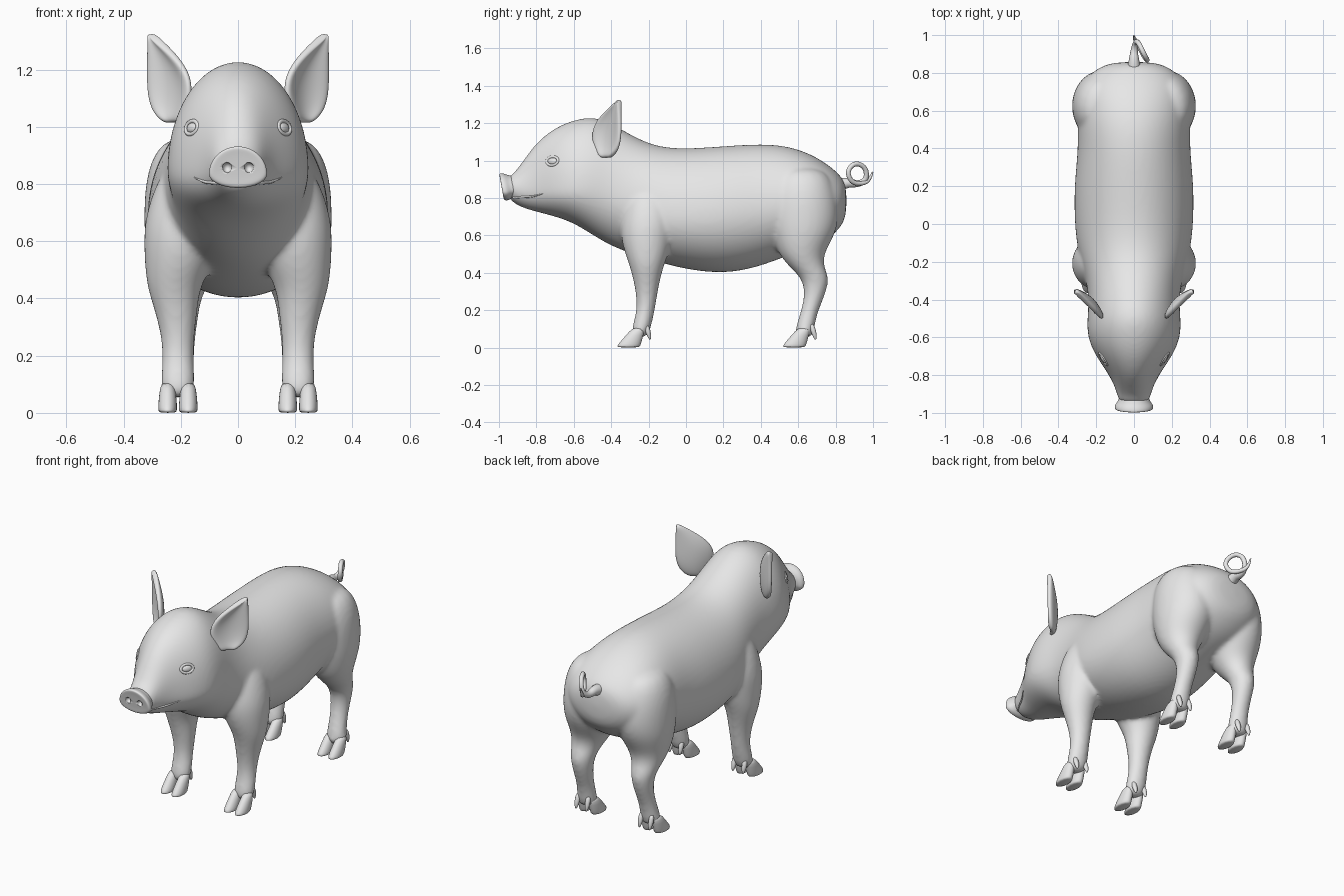
import bpy, bmesh, math
from mathutils import Vector, Matrix

cube = bpy.data.objects.get("Cube")
if cube:
    bpy.data.objects.remove(cube, do_unlink=True)

skin = bpy.data.materials.new("plain_grey")
skin.use_nodes = True
skin.diffuse_color = (0.8, 0.8, 0.8, 1)
skin.node_tree.nodes["Principled BSDF"].inputs["Base Color"].default_value = (0.8, 0.8, 0.8, 1)


def add_object(name, bm, subsurf=0):
    """Turn a bmesh into a smooth, coloured object."""
    bmesh.ops.recalc_face_normals(bm, faces=bm.faces)
    mesh = bpy.data.meshes.new(name)
    bm.to_mesh(mesh)
    bm.free()
    mesh.materials.append(skin)
    mesh.shade_smooth()
    ob = bpy.data.objects.new(name, mesh)
    bpy.context.scene.collection.objects.link(ob)
    if subsurf:
        mod = ob.modifiers.new("subdivide", 'SUBSURF')
        mod.levels = mod.render_levels = subsurf
    return ob


def loft(bm, rings):
    """Skin a closed tube through rings of equal length and cap its ends."""
    loops = [[bm.verts.new(p) for p in ring] for ring in rings]
    n = len(loops[0])
    for a, b in zip(loops, loops[1:]):
        for i in range(n):
            j = (i + 1) % n
            bm.faces.new((a[i], a[j], b[j], b[i]))
    bm.faces.new(loops[0])
    bm.faces.new(loops[-1])


def angles(n):
    return [2 * math.pi * i / n for i in range(n)]


def upright_ring(y, bottom, top, half_width, widest, lean=0.0, n=24):
    """Egg-shaped cross-section across the length of the animal."""
    ring = []
    for a in angles(n):
        s = math.sin(a)
        z = widest + s * ((top - widest) if s > 0 else (widest - bottom))
        ring.append((half_width * math.cos(a), y + lean * (z - widest), z))
    return ring


def flat_ring(side, z, y, ry, x, rx, n=16):
    """Level oval cross-section of a leg or toe."""
    return [(side * (x + rx * math.cos(a)), y + ry * math.sin(a), z) for a in angles(n)]


# Trunk and head: y, bottom, top, half width, height of widest point
trunk = [
    (-0.95, 0.80, 0.92, 0.075, 0.86), (-0.92, 0.77, 0.93, 0.085, 0.85),
    (-0.87, 0.745, 1.00, 0.10, 0.84), (-0.80, 0.725, 1.10, 0.13, 0.84),
    (-0.70, 0.70, 1.18, 0.205, 0.84), (-0.60, 0.665, 1.22, 0.25, 0.85),
    (-0.50, 0.60, 1.24, 0.25, 0.85), (-0.40, 0.54, 1.205, 0.24, 0.82),
    (-0.28, 0.495, 1.13, 0.26, 0.75), (-0.15, 0.455, 1.075, 0.30, 0.70),
    (0.0, 0.415, 1.065, 0.318, 0.69), (0.20, 0.39, 1.08, 0.32, 0.70),
    (0.38, 0.425, 1.092, 0.30, 0.73), (0.52, 0.48, 1.085, 0.30, 0.76),
    (0.64, 0.52, 1.05, 0.30, 0.77), (0.74, 0.56, 0.995, 0.28, 0.78),
    (0.82, 0.63, 0.93, 0.21, 0.78), (0.86, 0.70, 0.87, 0.11, 0.79),
]
# Legs: height, y centre, y radius, x centre, x radius
front_leg = [
    (0.88, -0.20, 0.10, 0.18, 0.08), (0.70, -0.20, 0.15, 0.19, 0.137),
    (0.60, -0.21, 0.145, 0.195, 0.138), (0.50, -0.21, 0.118, 0.212, 0.115),
    (0.43, -0.21, 0.09, 0.226, 0.092), (0.32, -0.21, 0.063, 0.212, 0.068),
    (0.21, -0.212, 0.048, 0.21, 0.052), (0.12, -0.235, 0.052, 0.21, 0.062),
    (0.05, -0.25, 0.045, 0.21, 0.055),
]
hind_leg = [
    (0.97, 0.62, 0.12, 0.17, 0.09), (0.85, 0.62, 0.185, 0.17, 0.155),
    (0.70, 0.625, 0.20, 0.17, 0.163), (0.60, 0.625, 0.175, 0.175, 0.155),
    (0.50, 0.615, 0.122, 0.19, 0.118), (0.43, 0.645, 0.094, 0.20, 0.085),
    (0.37, 0.695, 0.075, 0.20, 0.066), (0.28, 0.69, 0.055, 0.20, 0.054),
    (0.18, 0.655, 0.046, 0.205, 0.05), (0.10, 0.635, 0.052, 0.21, 0.06),
    (0.05, 0.63, 0.045, 0.21, 0.055),
]
bm = bmesh.new()
loft(bm, [upright_ring(*r) for r in trunk])
for side in (1, -1):
    for leg in (front_leg, hind_leg):
        loft(bm, [flat_ring(side, *r) for r in leg])
body = add_object("body_and_legs", bm, 2)
fuse = body.modifiers.new("fuse", 'REMESH')
fuse.mode = 'VOXEL'
fuse.voxel_size = 0.012
fuse.use_smooth_shade = True
blend = body.modifiers.new("blend", 'SMOOTH')
blend.factor = 0.5
blend.iterations = 8

bpy.context.view_layer.update()
skin_surface = body.evaluated_get(bpy.context.evaluated_depsgraph_get())


def on_skin(point):
    """Nearest point and normal on the fused body."""
    _, place, normal, _ = skin_surface.closest_point_on_mesh(Vector(point))
    return place.copy(), normal.copy()


# Snout disc with two nostrils
snout_rings = [
    (-0.90, 0.80, 0.92, 0.078, 0.85), (-0.935, 0.80, 0.92, 0.082, 0.845),
    (-0.955, 0.787, 0.932, 0.102, 0.835), (-0.978, 0.785, 0.934, 0.104, 0.835),
    (-0.984, 0.795, 0.925, 0.092, 0.84), (-0.982, 0.815, 0.905, 0.065, 0.845),
]
bm = bmesh.new()
loft(bm, [upright_ring(*r, lean=-0.18) for r in snout_rings])
snout = add_object("snout", bm, 2)
for side, label in ((1, "left"), (-1, "right")):
    bm = bmesh.new()
    bmesh.ops.create_uvsphere(bm, u_segments=16, v_segments=10, radius=0.018)
    cutter = add_object("nostril_cutter_" + label, bm)
    cutter.location = (side * 0.038, -0.985, 0.858)
    cutter.scale = (0.9, 1.2, 1)
    cutter.hide_render = cutter.hide_viewport = True
    cut = snout.modifiers.new("nostril_" + label, 'BOOLEAN')
    cut.operation = 'DIFFERENCE'
    cut.object = cutter


def tube(name, points, radii, thickness):
    """Smooth round cord through points, with a radius factor at each."""
    curve = bpy.data.curves.new(name, 'CURVE')
    curve.dimensions = '3D'
    curve.bevel_depth = thickness
    curve.bevel_resolution = 3
    curve.use_fill_caps = True
    spline = curve.splines.new('NURBS')
    spline.points.add(len(points) - 1)
    for p, co, r in zip(spline.points, points, radii):
        p.co = (*co, 1)
        p.radius = r
    spline.use_endpoint_u = True
    spline.order_u = 3
    spline.resolution_u = 6
    curve.materials.append(skin)
    ob = bpy.data.objects.new(name, curve)
    bpy.context.scene.collection.objects.link(ob)


# Curly tail
tube("tail", [(0, 0.81, 0.865), (0, 0.86, 0.885), (0, 0.92, 0.872), (0.01, 0.968, 0.90),
              (0.025, 0.96, 0.965), (0.05, 0.905, 0.99), (0.075, 0.86, 0.945),
              (0.055, 0.885, 0.88), (0.02, 0.95, 0.875), (0, 0.985, 0.90), (0, 0.998, 0.94)],
     [3, 2.2, 1.4, 1.1, 1, 1, 1, 1, 0.9, 0.7, 0.3], 0.013)

# Ears: height, inner x, outer x of a cupped leaf
ear_rows = [(1.015, 0.21, 0.262), (1.05, 0.185, 0.30), (1.11, 0.165, 0.318), (1.18, 0.17, 0.32),
            (1.24, 0.212, 0.318), (1.29, 0.265, 0.316), (1.325, 0.306, 0.314)]
for side, label in ((1, "left"), (-1, "right")):
    bm = bmesh.new()
    rows = []
    for z, x0, x1 in ear_rows:
        row = []
        for i in range(5):
            t = i / 4
            x = x0 + (x1 - x0) * t
            cup = 0.2 * (x1 - x0) * math.sin(math.pi * t)
            row.append(bm.verts.new((side * (x - cup * 0.7), x - 0.67 + cup * 0.7, z)))
        rows.append(row)
    for a, b in zip(rows, rows[1:]):
        for i in range(4):
            quad = (a[i], a[i + 1], b[i + 1], b[i])
            bm.faces.new(quad if side > 0 else quad[::-1])
    ear = add_object("ear_" + label, bm)
    thick = ear.modifiers.new("thickness", 'SOLIDIFY')
    thick.thickness = 0.03
    thick.offset = 0
    mod = ear.modifiers.new("subdivide", 'SUBSURF')
    mod.levels = mod.render_levels = 2

    # Eye: flattened ball inside a raised oval lid
    place, normal = on_skin((side * 0.17, -0.72, 1.0))
    turn = normal.to_track_quat('Z', 'Y')
    bm = bmesh.new()
    bmesh.ops.create_uvsphere(bm, u_segments=20, v_segments=12, radius=0.028)
    eye = add_object("eye_" + label, bm)
    eye.scale = (1, 0.65, 0.4)
    bm = bmesh.new()
    hoop = [[bm.verts.new(((0.036 + 0.008 * math.cos(b)) * math.cos(a),
                           (0.024 + 0.008 * math.cos(b)) * math.sin(a),
                           0.008 * math.sin(b))) for b in angles(8)] for a in angles(24)]
    for i in range(24):
        for j in range(8):
            p, q, k = hoop[i], hoop[(i + 1) % 24], (j + 1) % 8
            bm.faces.new((p[j], q[j], q[k], p[k]))
    lid = add_object("eyelid_" + label, bm)
    for ob in (eye, lid):
        ob.rotation_mode = 'QUATERNION'
        ob.rotation_quaternion = turn
        ob.location = place - normal * 0.003

    # Lip line along the cheek
    guide = [(0.06, -0.925, 0.80), (0.1, -0.88, 0.80), (0.13, -0.82, 0.802), (0.16, -0.77, 0.822)]
    tube("lip_" + label, [on_skin((side * x, y, z))[0] for x, y, z in guide], [1, 1, 0.9, 0.3], 0.006)

    # Cloven feet: two toes and two dewclaws on each leg
    for leg_name, shift in (("front", 0.0), ("hind", 0.885)):
        bm = bmesh.new()
        for toe in (-1, 1):
            x = 0.21 + toe * 0.036
            loft(bm, [flat_ring(side, z, y + shift, ry, x, rx, 12) for z, y, ry, rx in (
                (0.0, -0.308, 0.060, 0.031), (0.008, -0.307, 0.064, 0.034),
                (0.03, -0.295, 0.060, 0.034), (0.065, -0.275, 0.048, 0.031),
                (0.11, -0.25, 0.035, 0.024))])
            x = 0.21 + toe * 0.034
            loft(bm, [flat_ring(side, z, y + shift, r, x, r, 8) for z, y, r in (
                (0.04, -0.192, 0.004), (0.06, -0.196, 0.012),
                (0.09, -0.205, 0.018), (0.13, -0.215, 0.012))])
        add_object(f"{leg_name}_hoof_{label}", bm, 1)
